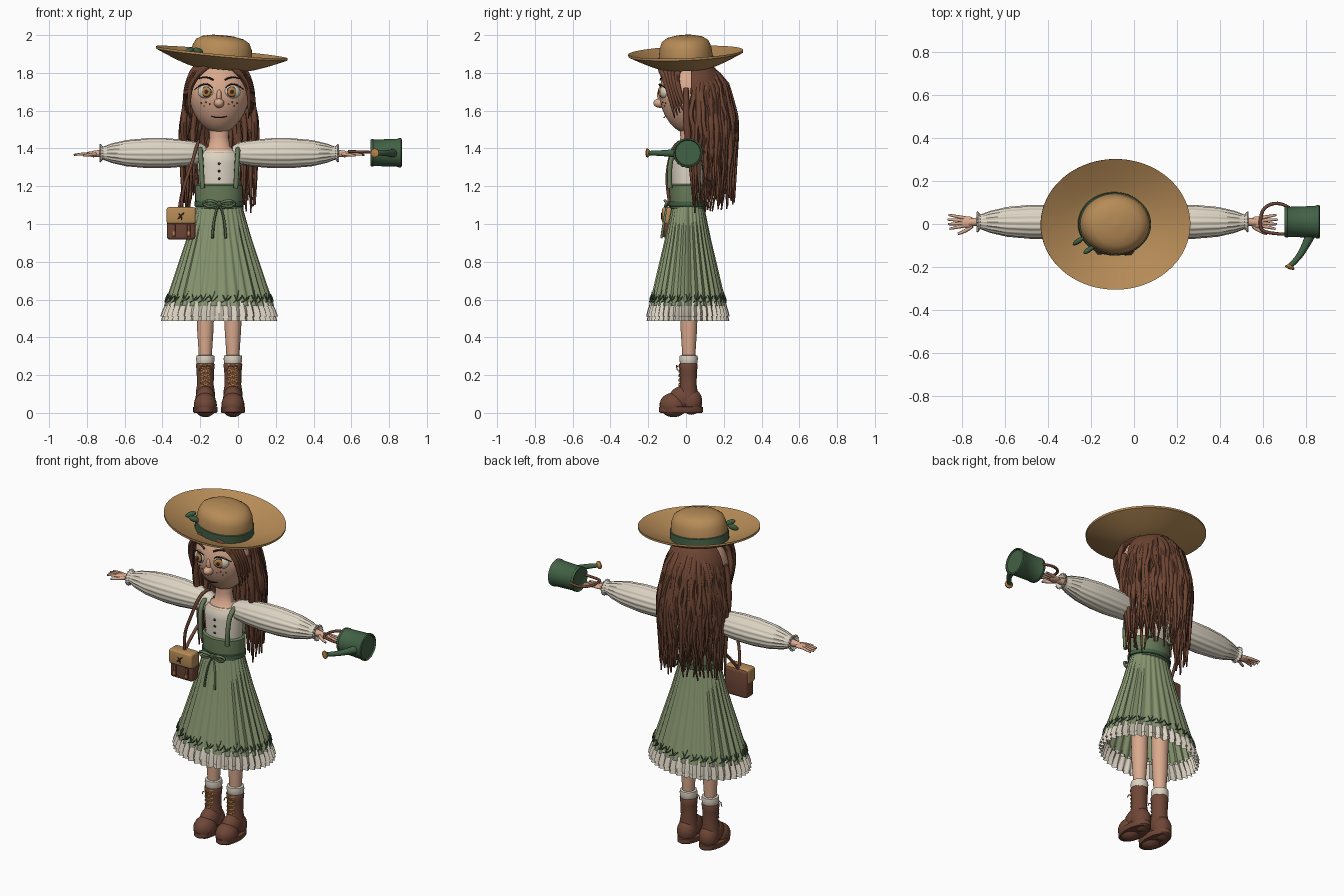
import bpy, bmesh, math, random
from math import sin, cos, pi, radians
from mathutils import Matrix, Euler, Vector

random.seed(4)
if "Cube" in bpy.data.objects:
    bpy.data.objects.remove(bpy.data.objects["Cube"])
CX = -0.1  # body centre line


def material(name, *rgb):
    m = bpy.data.materials.new(name)
    m.use_nodes = True
    m.diffuse_color = (*rgb, 1)
    m.node_tree.nodes["Principled BSDF"].inputs["Base Color"].default_value = (*rgb, 1)
    return m


skin = material("skin", .70, .40, .27)
cream = material("cream cloth", .72, .66, .55)
sage = material("sage cloth", .24, .30, .16)
deep = material("deep sage cloth", .14, .20, .10)
green = material("dark green", .055, .12, .06)
hair = material("hair brown", .15, .058, .032)
leather = material("leather", .16, .062, .038)
straw = material("straw", .47, .26, .095)
dark = material("dark brown", .04, .022, .013)
amber = material("amber", .48, .22, .06)


def finish(name, mesh, *mats, angle=40):
    mesh.materials.clear()
    for m in mats:
        mesh.materials.append(m)
    mesh.polygons.foreach_set("use_smooth", [True] * len(mesh.polygons))
    mesh.set_sharp_from_angle(angle=radians(angle))
    ob = bpy.data.objects.new(name, mesh)
    bpy.context.collection.objects.link(ob)
    return ob


def from_bm(name, bm, *mats, angle=40):
    mesh = bpy.data.meshes.new(name)
    bmesh.ops.recalc_face_normals(bm, faces=bm.faces[:])
    bm.to_mesh(mesh)
    bm.free()
    return finish(name, mesh, *mats, angle=angle)


def place(loc, rot=(0, 0, 0), scale=(1, 1, 1)):
    return Matrix.LocRotScale(Vector(loc), Euler(rot), Vector(scale))


def lathe(name, profile, mats, loc=(CX, .01, 0), rot=(0, 0, 0), sy=1, seg=32, folds=0, rule=None):
    """Spin (radius, height, optional fold depth) points round an elliptical axis."""
    bm = bmesh.new()
    rings = []
    for r, z, *d in profile:
        f = d[0] if d else 0
        ring = []
        for i in range(seg):
            a = 2 * pi * i / seg
            k = r * (1 + f * cos(folds * a))
            ring.append(bm.verts.new((k * cos(a), k * sin(a) * sy, z)))
        rings.append(ring)
    for j, (lo, hi) in enumerate(zip(rings, rings[1:])):
        for i in range(seg):
            n = (i + 1) % seg
            f = bm.faces.new((lo[i], lo[n], hi[n], hi[i]))
            if rule:
                f.material_index = rule(j, i)
    bm.transform(place(loc, rot))
    return from_bm(name, bm, *mats)


def ball(name, loc, size, mat, rot=(0, 0, 0), shape=None, seg=24):
    bm = bmesh.new()
    bmesh.ops.create_uvsphere(bm, u_segments=seg, v_segments=seg * 2 // 3, radius=1)
    if shape:
        for v in bm.verts:
            shape(v.co)
    bm.transform(place(loc, rot, size))
    return from_bm(name, bm, mat, angle=60)


def box(name, loc, size, mat, bevel=.01):
    bm = bmesh.new()
    bmesh.ops.create_cube(bm, size=1)
    bm.transform(place(loc, scale=size))
    bmesh.ops.bevel(bm, geom=bm.edges[:], offset=bevel, segments=3, profile=.5, affect='EDGES')
    return from_bm(name, bm, mat)


def tubes(name, paths, mat, res=4, sides=1):
    """Smooth tapered tubes through (x, y, z, radius) points."""
    cu = bpy.data.curves.new(name, 'CURVE')
    cu.dimensions, cu.bevel_depth, cu.bevel_resolution, cu.use_fill_caps = '3D', 1, sides, True
    for path in paths:
        sp = cu.splines.new('NURBS')
        sp.points.add(len(path) - 1)
        for p, (x, y, z, r) in zip(sp.points, path):
            p.co, p.radius = (x, y, z, 1), r
        sp.order_u, sp.use_endpoint_u, sp.resolution_u = min(3, len(path)), True, res
    tmp = bpy.data.objects.new(name + "_path", cu)
    bpy.context.collection.objects.link(tmp)
    bpy.context.view_layer.update()
    mesh = bpy.data.meshes.new_from_object(tmp.evaluated_get(bpy.context.evaluated_depsgraph_get()))
    bpy.data.objects.remove(tmp)
    return finish(name, mesh, mat, angle=60)


# Straw hat: woven brim, crown, ribbon and bow
HAT = dict(loc=(-.09, 0, 1.865), rot=(radians(2.4), radians(5.3), 0), sy=.87)
top = [(.15 + .2 * t / 14, -.03 + .075 * (t / 14) ** 1.2) for t in range(15)]
brim = top + [(r, z - .012) for r, z in reversed(top)]
lathe("hat_brim", brim, [straw, dark], seg=110, **HAT,
      rule=lambda j, i: int(random.random() < (.27 if j < 14 else .6)))
lathe("hat_crown", [(.165, -.03), (.163, .03), (.157, .07), (.142, .103), (.11, .122), (.06, .132), (0, .135)],
      [straw], seg=48, **HAT)
lathe("hat_ribbon", [(.16, -.03), (.17, -.028), (.169, .018), (.16, .022)], [green], seg=48, **HAT)
for k in (-1, 1):
    ball("hat_bow_loop", (-.235 + k * .025, -.1 + k * -.02, 1.915), (.032, .012, .016), green, (0, k * .4, .6))

# Head, neck and nose
def jaw(co):
    if co.z < 0:
        co.x *= 1 + .15 * co.z
        co.y *= 1 + .12 * co.z
ball("head", (CX, .01, 1.68), (.162, .152, .2), skin, shape=jaw, seg=36)
lathe("neck", [(.055, 1.52), (.05, 1.46), (.058, 1.41), (.1, 1.375)], [skin], sy=.8)
ball("nose", (CX, -.137, 1.64), (.027, .036, .025), skin)
ball("nose_bridge", (CX, -.132, 1.672), (.015, .02, .04), skin, (.2, 0, 0))

# Face details, mirrored
for s in (1, -1):
    x = CX + s * .07
    turn = (0, 0, s * .35)
    ball("eye_white", (x, -.117, 1.7), (.045, .023, .036), cream, turn)
    ball("iris_rim", (x - s * .002, -.133, 1.7), (.029, .01, .029), dark, turn)
    ball("iris", (x - s * .002, -.137, 1.7), (.025, .008, .025), amber, turn)
    ball("pupil", (x - s * .002, -.143, 1.7), (.012, .004, .012), dark, turn)
    tubes("eyelash", [[(x - s * .046, -.125, 1.708, .002), (x - s * .02, -.147, 1.743, .004),
                       (x + s * .03, -.132, 1.738, .004), (x + s * .06, -.1, 1.712, .002)]], dark)
    tubes("eyebrow", [[(x - s * .04, -.135, 1.762, .005), (x, -.13, 1.79, .006), (x + s * .05, -.097, 1.765, .002)]], dark)
    for fx, fz in ((.05, 1.635), (.08, 1.625), (.07, 1.645), (.095, 1.64)):
        fy = .01 - .152 * math.sqrt(1 - (fx / .16) ** 2 - ((fz - 1.68) / .2) ** 2)
        ball("freckle", (CX + s * fx, fy + .001, fz), (.004, .003, .004), leather, seg=8)
tubes("mouth", [[(CX - .042, -.109, 1.57, .002), (CX, -.124, 1.556, .005), (CX + .042, -.109, 1.57, .002)]], dark)

# Hair: scalp cap, long back locks in three layers, swept fringe
def back_half(co):
    co.y = max(co.y, -.05)
ball("hair_scalp", (CX, .035, 1.69), (.172, .17, .19), hair, shape=back_half, seg=30)
locks = []
for layer, count in ((1.0, 44), (.88, 34), (.7, 20)):
    for i in range(count):
        a = radians(-4 + 188 * (i + random.uniform(-.3, .3)) / (count - 1))
        c, s = cos(a), max(sin(a), -.05)
        end = random.uniform(1.1, 1.3) - .05 * abs(c)
        path = [(CX + .05 * c, .06 + .02 * s, 1.87, .012)]
        for t in range(1, 9):
            u = t / 8
            spread = layer * min(1, .62 + .75 * u) * (1 - .12 * max(0, u - .5))
            w = random.uniform(-.016, .016)
            path.append((CX + (.205 * spread + .3 * abs(w) - .005) * c - w * s,
                         .045 + .225 * spread * s + w * c, 1.84 + (end - 1.84) * u,
                         .019 * (1 - .78 * max(0, u - .35) / .65)))
        locks.append(path)
tubes("hair_locks", locks, hair, res=2)
fringe = []
for s in (1, -1):
    for k in range(5):
        g = k * .014
        fringe.append([(CX + s * .004, -.09 + g * 2.2, 1.865, .014), (CX + s * (.06 + g), -.145 + g * 2, 1.845, .018),
                       (CX + s * (.135 + g * .4), -.11 + g, 1.77, .017), (CX + s * (.165 + g * .3), -.085 + g, 1.68, .013),
                       (CX + s * (.155 + g * .6), -.06 + g, 1.56 + g, .003)])
    fringe.append([(CX + s * .17, .0, 1.72, .014), (CX + s * .185, .0, 1.6, .02), (CX + s * .19, .01, 1.45, .018),
                   (CX + s * .16, .03, 1.3, .014), (CX + s * .17, .04, 1.1, .004)])
tubes("hair_fringe", fringe, hair)

# Blouse, sleeves and hands
lathe("blouse", [(.113, 1.1), (.108, 1.22), (.116, 1.32), (.112, 1.36), (.09, 1.388), (.06, 1.392)], [cream], sy=.78)
for z in (1.24, 1.28, 1.32):
    ball("blouse_button", (CX, -.08, z), (.007, .005, .007), dark, seg=10)
puff = [(.035, .07), (.056, .1, .02), (.069, .18, .03), (.077, .28, .03), (.077, .38, .03), (.067, .49, .04),
        (.049, .57, .05), (.036, .605, .05), (.034, .615), (.045, .628, .1), (.042, .634, .1), (.02, .62)]
for s in (1, -1):
    lathe("sleeve", puff, [cream], (CX, .01, 1.375), (0, s * pi / 2, 0), seg=80, folds=16)
    X = lambda d: CX + s * d
    tubes("wrist", [[(X(.6), .01, 1.375, .022), (X(.64), .01, 1.373, .019), (X(.67), .008, 1.37, .018)]], skin, sides=3)
    ball("palm", (X(.675), .008, 1.37), (.036, .028, .014), skin)
    fingers = [[(X(.685), .01 + k * .014, 1.371, .009), (X(.725), .01 + k * .021, 1.372, .008),
                (X(.77 - .007 * abs(k - .3)), .01 + k * .027, 1.366, .005)] for k in (-1.2, -.4, .4, 1.2)]
    fingers.append([(X(.655), -.01, 1.37, .01), (X(.685), -.035, 1.367, .009), (X(.72), -.046, 1.362, .006)])
    tubes("fingers", fingers, skin, sides=2)
    # Dress strap
    tubes("dress_strap", [[(X(.088), -.085, 1.19, .013), (X(.093), -.092, 1.3, .013), (X(.1), -.062, 1.395, .013),
                           (X(.1), .05, 1.41, .013), (X(.09), .105, 1.33, .013), (X(.07), .1, 1.19, .013)]], deep, sides=2)

# Dress: waistband, belt, bow, pleated skirt and two cream frills
lathe("waistband", [(.115, 1.08), (.122, 1.085), (.126, 1.15), (.126, 1.205), (.112, 1.212)], [deep], sy=.77)
lathe("belt", [(.12, 1.092), (.13, 1.095), (.13, 1.118), (.12, 1.122)], [green], sy=.77)
lathe("skirt", [(.12, 1.1, .01), (.135, 1.04, .025), (.168, .92, .03), (.207, .8, .03), (.246, .68, .03), (.284, .565, .03)],
      [sage], sy=.71, seg=180, folds=30)
lathe("frill_upper", [(.272, .59, .02), (.29, .545, .035), (.3, .51, .04)], [cream], sy=.71, seg=240, folds=40)
lathe("frill_lower", [(.262, .57, .02), (.285, .525, .035), (.297, .487, .04)], [cream], sy=.71, seg=240, folds=40)
bow = []
for s in (1, -1):
    bow.append([(CX, -.098, 1.107, .005), (CX + s * .04, -.118, 1.13, .008), (CX + s * .095, -.1, 1.112, .008),
                (CX + s * .05, -.115, 1.085, .008), (CX, -.098, 1.105, .005)])
    bow.append([(CX, -.1, 1.105, .005), (CX + s * .03, -.112, 1.05, .007), (CX + s * .035, -.13, .925, .007)])
tubes("belt_bow", bow, deep)
ball("belt_knot", (CX, -.1, 1.107), (.014, .012, .014), green)

# Embroidered sprigs round the hem
sprigs, blooms = [], []
for i in range(30):
    a = 2 * pi * i / 30 + random.uniform(-.05, .05)
    def hem(da, z):
        r = .285 + (.565 - z) * .33 + .01
        return (CX + r * cos(a + da), .01 + .71 * r * sin(a + da), z)
    h = random.uniform(.61, .65)
    sprigs.append([(*hem(-.09, .585), .002), (*hem(0, .592), .003), (*hem(.05, h), .001)])
    sprigs.append([(*hem(0, .59), .002), (*hem(-.03, .61), .006), (*hem(-.06, .628), .001)])
    sprigs.append([(*hem(.02, .595), .002), (*hem(.07, .605), .006), (*hem(.11, .62), .001)])
tubes("hem_sprigs", sprigs, green, res=3)

# Legs, socks and laced boots
for s in (1, -1):
    x = CX + s * .073
    lathe("leg", [(.05, .75), (.046, .55), (.044, .45), (.036, .33), (.034, .28)], [skin], (x, .015, 0), seg=24)
    lathe("sock", [(.04, .25), (.046, .262), (.049, .285), (.047, .303), (.035, .306)], [cream], (x, .014, 0), seg=24)
    lathe("boot_shaft", [(.052, .05), (.05, .11), (.044, .15), (.046, .22), (.05, .255), (.046, .262), (.038, .255)],
          [leather], (x, .012, 0), seg=24)
    ball("boot_toe", (x, -.066, .042), (.061, .074, .065), leather)
    ball("boot_instep", (x, -.018, .075), (.052, .075, .068), leather, (.35, 0, 0))
    ball("boot_heel", (x, .028, .06), (.055, .058, .07), leather)
    lathe("boot_sole", [(0, 0), (.06, 0), (.064, .006), (.064, .03), (.058, .034), (0, .034)], [leather, dark],
          (x, -.026, 0), sy=1.82, rule=lambda j, i: int(j == 0))
    laces = []
    for k in range(5):
        z = .14 + k * .024
        for d in (1, -1):
            laces.append([(x - d * .026, -.03, z, .003), (x, -.048, z + .01, .003), (x + d * .026, -.03, z + .02, .003)])
    laces += [[(x, -.045, .245, .003), (x + d * .02, -.058, .262, .003), (x + d * .035, -.045, .225, .003)] for d in (1, -1)]
    tubes("boot_laces", laces, amber, res=2)

# Shoulder bag
box("bag_body", (-.301, -.078, 1.0), (.15, .075, .165), leather, .015)
box("bag_flap", (-.301, -.089, 1.045), (.154, .075, .088), straw, .012)
for k in (-1, 1):
    box("bag_buckle_strap", (-.301 + k * .04, -.118, .965), (.018, .012, .07), leather, .004)
    box("bag_buckle", (-.301 + k * .04, -.124, .95), (.018, .01, .022), amber, .003)
tubes("bag_emblem", [[(-.32, -.128, 1.025, .002), (-.3, -.129, 1.045, .008), (-.285, -.128, 1.06, .002)],
                     [(-.3, -.128, 1.02, .002), (-.295, -.129, 1.04, .005), (-.315, -.128, 1.055, .002)]], dark)
tubes("bag_strap", [[(-.3, -.08, 1.08, .009), (-.295, -.1, 1.18, .009), (-.25, -.1, 1.3, .009), (-.21, -.06, 1.44, .009),
                     (-.205, .05, 1.44, .009), (-.26, .1, 1.28, .009), (-.3, -.0, 1.16, .009), (-.31, -.06, 1.08, .009)]],
      leather, sides=2)

# Watering can lying on its side, with spout, rose and handle
lathe("can_body", [(0, .0), (.066, 0), (.071, -.004), (.073, .01), (.07, .014), (.074, .14), (.078, .146), (.078, .158),
                   (.07, .162), (.066, .154), (0, .154)], [green], (.705, .01, 1.377), (0, pi / 2, 0), seg=40)
tubes("can_spout", [[(.825, -.045, 1.375, .024), (.8, -.1, 1.375, .018), (.765, -.16, 1.375, .014),
                     (.728, -.195, 1.376, .012)]], green, sides=3)
lathe("can_rose", [(.01, 0), (.023, .012), (.023, .018), (0, .022)], [amber], (.73, -.19, 1.376), (pi / 2, 0, -.35), seg=20)
tubes("can_handle", [[(.725, .075, 1.38, .007), (.68, .105, 1.38, .008), (.6, .08, 1.383, .008), (.585, .0, 1.385, .008),
                      (.6, -.045, 1.383, .008), (.72, -.048, 1.38, .007)]], leather, sides=2)
